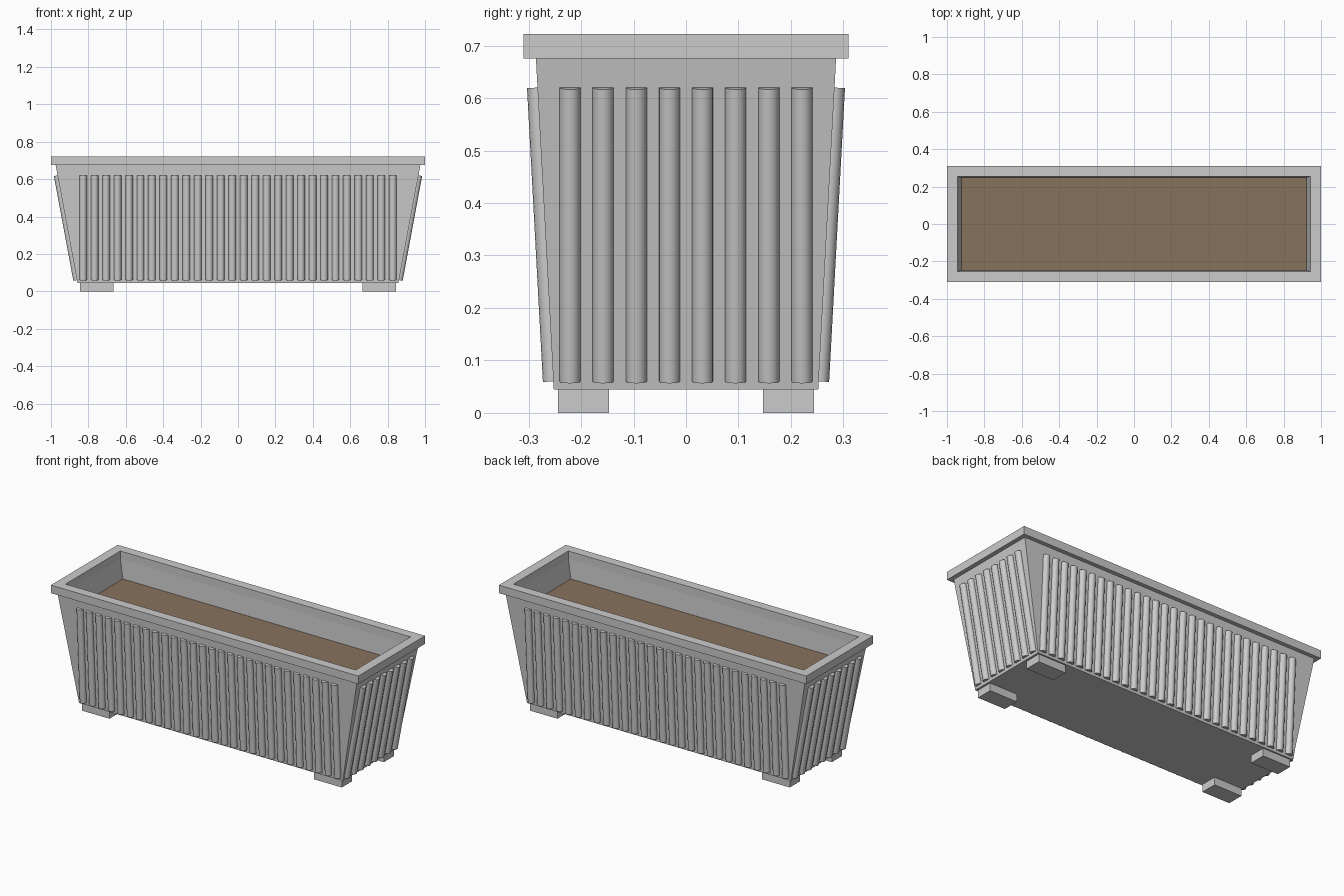
import bpy, bmesh, math
from mathutils import Vector, Matrix

if "Cube" in bpy.data.objects:
    bpy.data.objects.remove(bpy.data.objects["Cube"])

Z0, Z1, ZT = 0.045, 0.675, 0.722       # body bottom, rim bottom, rim top
BOT, TOP = (0.858, 0.252), (0.975, 0.286)   # body half sizes
WALL = 0.031


def half(z, axis, inset=0.0):
    """Half size of the tapered body at height z."""
    t = (z - Z0) / (Z1 - Z0)
    return BOT[axis] + (TOP[axis] - BOT[axis]) * t - inset


def finish(name, bm, smooth=False):
    bmesh.ops.recalc_face_normals(bm, faces=bm.faces)
    me = bpy.data.meshes.new(name)
    bm.to_mesh(me)
    bm.free()
    ob = bpy.data.objects.new(name, me)
    bpy.context.collection.objects.link(ob)
    if smooth:
        bpy.ops.object.select_all(action='DESELECT')
        ob.select_set(True)
        bpy.context.view_layer.objects.active = ob
        bpy.ops.object.shade_smooth_by_angle(angle=math.radians(40))
    return ob


def loft(name, rings, cap=True, closed=False):
    """Skin rectangular rings (half x, half y, z)."""
    bm = bmesh.new()
    loops = [[bm.verts.new((sx * hx, sy * hy, z))
              for sx, sy in ((-1, -1), (1, -1), (1, 1), (-1, 1))]
             for hx, hy, z in rings]
    pairs = list(zip(loops, loops[1:]))
    if closed:
        pairs.append((loops[-1], loops[0]))
    for a, b in pairs:
        for i in range(4):
            j = (i + 1) % 4
            bm.faces.new((a[i], a[j], b[j], b[i]))
    if cap and not closed:
        bm.faces.new(loops[0])
        bm.faces.new(loops[-1])
    return finish(name, bm)


def ring(z, inset=0.0):
    return (half(z, 0, inset), half(z, 1, inset), z)


# Hollow tapered trough
loft("planter_body", [ring(Z0), ring(Z1), ring(Z1, WALL), ring(Z0 + WALL, WALL)])

# Rim frame
loft("rim", [(1.0, 0.31, Z1), (1.0, 0.31, ZT), (0.944, 0.255, ZT), (0.944, 0.255, Z1)],
     closed=True)

# Soil filling
soil = loft("soil", [ring(0.515, WALL), ring(0.565, WALL)])
mat = bpy.data.materials.new("soil_brown")
mat.diffuse_color = (0.25, 0.17, 0.11, 1)
mat.use_nodes = True
mat.node_tree.nodes["Principled BSDF"].inputs["Base Color"].default_value = mat.diffuse_color
soil.data.materials.append(mat)


# Round ribs lying in the sloping walls
def ribs(name, axis, sign, count, reach):
    bm = bmesh.new()
    for i in range(count):
        u = -reach + 2 * reach * i / (count - 1)
        ends = []
        for z in (0.06, 0.62):
            p = Vector((u, u, z))
            p[axis] = sign * half(z, axis)
            ends.append(p)
        d = ends[1] - ends[0]
        rot = d.to_track_quat('Z', 'Y').to_matrix().to_4x4()
        bmesh.ops.create_cone(bm, cap_ends=True, segments=16, radius1=0.02, radius2=0.02,
                              depth=d.length,
                              matrix=Matrix.Translation((ends[0] + ends[1]) / 2) @ rot)
    finish(name, bm, smooth=True)


ribs("front_ribs", 1, -1, 28, 0.828)
ribs("back_ribs", 1, 1, 28, 0.828)
ribs("left_ribs", 0, -1, 8, 0.221)
ribs("right_ribs", 0, 1, 8, 0.221)

# Four block feet
for sx, xn in ((-1, "left"), (1, "right")):
    for sy, yn in ((-1, "front"), (1, "back")):
        bm = bmesh.new()
        bmesh.ops.create_cube(bm, size=1, matrix=Matrix.Translation((sx * 0.756, sy * 0.195, Z0 / 2))
                              @ Matrix.Diagonal((0.18, 0.097, Z0, 1)))
        finish(f"{yn}_{xn}_foot", bm)
